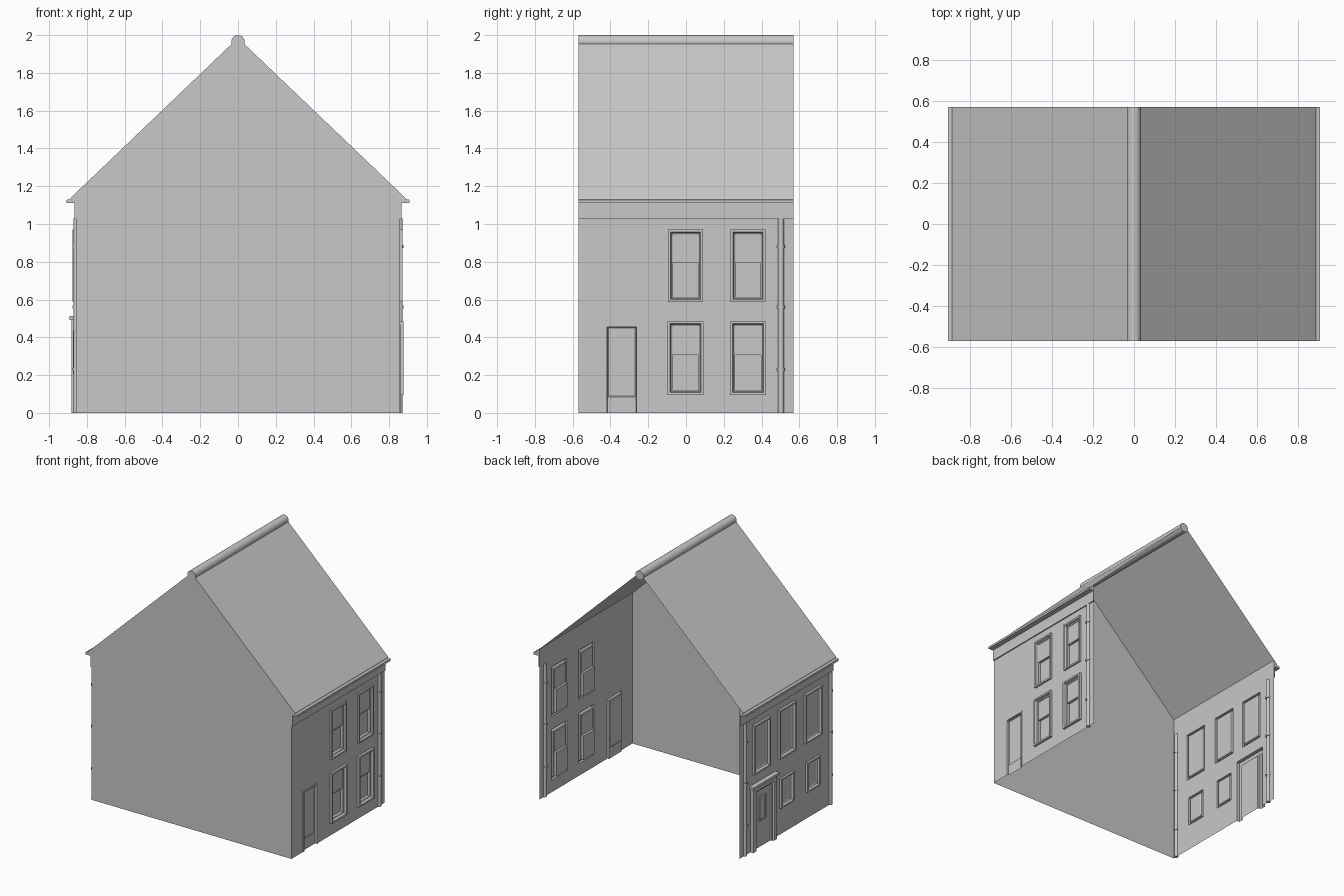
import bpy, bmesh, math
from mathutils import Matrix, Vector

if "Cube" in bpy.data.objects:
    bpy.data.objects.remove(bpy.data.objects["Cube"], do_unlink=True)

WALL_X, HALF_Y, EAVE = 0.857, 0.57, 1.115

grey = bpy.data.materials.new("plain_grey")
grey.use_nodes = True
colour = (0.58, 0.58, 0.58, 1)
grey.diffuse_color = colour
grey.node_tree.nodes["Principled BSDF"].inputs["Base Color"].default_value = colour


def finish(bm, name, smooth=False):
    mesh = bpy.data.meshes.new(name)
    bm.to_mesh(mesh)
    bm.free()
    mesh.materials.append(grey)
    obj = bpy.data.objects.new(name, mesh)
    bpy.context.collection.objects.link(obj)
    if smooth:
        bpy.ops.object.select_all(action="DESELECT")
        obj.select_set(True)
        bpy.context.view_layer.objects.active = obj
        bpy.ops.object.shade_smooth_by_angle(angle=math.radians(40))
    return obj


def add_face(bm, side, pts):
    """Face from (offset, y, z) points, counter-clockwise from outside the +x wall."""
    verts = [bm.verts.new((side * (WALL_X + o), y, z)) for o, y, z in pts]
    bm.faces.new(verts if side > 0 else verts[::-1])


def rect(bounds, inset, offset, floor):
    y0, y1, z0, z1 = bounds
    low = z0 if floor else z0 + inset
    return [(offset, y0 + inset, low), (offset, y1 - inset, low),
            (offset, y1 - inset, z1 - inset), (offset, y0 + inset, z1 - inset)]


def relief(bm, side, bounds, steps, floor=False, cap=True):
    """Nested rectangular rings stepping in and out of the wall; returns the last."""
    rings = [rect(bounds, i, o, floor) for i, o in steps]
    for a, b in zip(rings, rings[1:]):
        for k in range(4):
            n = (k + 1) % 4
            if floor and k == 0:
                continue
            add_face(bm, side, [a[k], a[n], b[n], b[k]])
    if cap:
        add_face(bm, side, rings[-1])
    return rings[-1]


def bounds_of(ring):
    return ring[0][1], ring[1][1], ring[0][2], ring[2][2]


def panel_wall(name, side, holes):
    """Sheet wall divided at the openings, leaving them empty."""
    bm = bmesh.new()
    ys = sorted({-HALF_Y, HALF_Y, *(v for h in holes for v in h[:2])})
    zs = sorted({0, EAVE, *(v for h in holes for v in h[2:])})
    for y0, y1 in zip(ys, ys[1:]):
        for z0, z1 in zip(zs, zs[1:]):
            cy, cz = (y0 + y1) / 2, (z0 + z1) / 2
            if not any(h[0] < cy < h[1] and h[2] < cz < h[3] for h in holes):
                add_face(bm, side, rect((y0, y1, z0, z1), 0, 0, False))
    bmesh.ops.remove_doubles(bm, verts=bm.verts, dist=1e-5)
    bmesh.ops.dissolve_limit(bm, angle_limit=0.01, verts=bm.verts, edges=bm.edges)
    return finish(bm, name)


def window(name, side, bounds, proud, sash):
    bm = bmesh.new()
    steps = [(0, 0), (0, proud), (0.013, proud), (0.018, 0.0), (0.026, -0.004)]
    inner = relief(bm, side, bounds, steps, cap=not sash)
    if sash:
        # upper sash stands in front of the lower one
        y0, y1, z0, z1 = bounds_of(inner)
        mid = z0 + (z1 - z0) * 0.55
        relief(bm, side, (y0, y1, mid, z1), [(0, -0.004), (0, -0.008)])
        relief(bm, side, (y0, y1, z0, mid), [(0, -0.004), (0, -0.025)])
    bmesh.ops.remove_doubles(bm, verts=bm.verts, dist=1e-5)
    finish(bm, name)


def extrude_profile(name, points):
    """Closed (x, z) profile run along the whole depth of the house."""
    bm = bmesh.new()
    face = bm.faces.new([bm.verts.new((x, -HALF_Y, z)) for x, z in points])
    out = bmesh.ops.extrude_face_region(bm, geom=[face])
    moved = [v for v in out["geom"] if isinstance(v, bmesh.types.BMVert)]
    bmesh.ops.translate(bm, vec=(0, 2 * HALF_Y, 0), verts=moved)
    bmesh.ops.recalc_face_normals(bm, faces=bm.faces)
    return finish(bm, name)


def cylinder(bm, centre, radius, length, axis="Z", sides=16):
    turn = Matrix.Rotation(math.pi / 2, 4, "X") if axis == "Y" else Matrix()
    bmesh.ops.create_cone(bm, cap_ends=True, segments=sides, radius1=radius, radius2=radius,
                          depth=length, matrix=Matrix.Translation(Vector(centre)) @ turn)


def drainpipe(name, side, y):
    bm = bmesh.new()
    x = side * WALL_X
    cylinder(bm, (x, y, 0.515), 0.015, 1.03)
    for z in (0.23, 0.56, 0.88):
        cylinder(bm, (x, y, z), 0.02, 0.015)
    finish(bm, name, smooth=True)


# Left wall: two by two sash windows and a recessed door
left_holes = []
for col, y in (("front", -0.003), ("rear", 0.328)):
    for row, z0, z1, half, proud in (("upper", 0.587, 0.97, 0.093, 0.013),
                                     ("lower", 0.095, 0.485, 0.095, 0.018)):
        b = (y - half, y + half, z0, z1)
        left_holes.append(b)
        window(f"left_{row}_{col}_window", 1, b, proud, True)
left_door = (-0.43, -0.25, 0, 0.468)
left_holes.append(left_door)
panel_wall("left_wall", 1, left_holes)

bm = bmesh.new()
ring = relief(bm, 1, left_door, [(0, 0), (0, 0.004), (0.012, 0.004), (0.014, -0.012)],
              floor=True, cap=False)
y0, y1, z0, z1 = bounds_of(ring)
add_face(bm, 1, rect((y0, y1, z0, 0.085), 0, -0.012, False))
relief(bm, 1, (y0, y1, 0.085, z1), [(0, -0.012), (0.005, -0.016)])
finish(bm, "left_door")

# Right wall: three upper windows, two small windows and a hooded door
right_holes = []
for col, y in (("front", -0.32), ("middle", 0.0), ("rear", 0.31)):
    b = (y - 0.1, y + 0.1, 0.59, 0.97)
    right_holes.append(b)
    window(f"right_upper_{col}_window", -1, b, 0.018, False)
    if col != "rear":
        b = (y - 0.08, y + 0.08, 0.205, 0.435)
        right_holes.append(b)
        window(f"right_small_{col}_window", -1, b, 0.016, False)
right_door = (0.145, 0.435, 0, 0.495)
right_holes.append(right_door)
panel_wall("right_wall", -1, right_holes)

bm = bmesh.new()
relief(bm, -1, right_door, [(0, 0), (0, 0.025), (0.035, 0.025), (0.04, 0.012), (0.05, 0.012),
                            (0.052, 0.0)], floor=True)
relief(bm, -1, (0.25, 0.33, 0.2, 0.39), [(0, 0.0), (0, 0.007), (0.01, 0.007), (0.014, 0.002)])
finish(bm, "right_door")

bm = bmesh.new()
relief(bm, -1, (0.13, 0.45, 0.492, 0.512), [(0, 0), (0, 0.036)])
finish(bm, "right_door_hood")

# Drainpipes
drainpipe("left_rear_drainpipe", 1, 0.503)
drainpipe("right_rear_drainpipe", -1, 0.503)
drainpipe("right_front_drainpipe", -1, -0.54)

# Front gable wall; the rear and the floor stay open
bm = bmesh.new()
outline = [(-WALL_X, 0), (WALL_X, 0), (WALL_X, 1.166), (0, 1.985), (-WALL_X, 1.166)]
bm.faces.new([bm.verts.new((x, -HALF_Y, z)) for x, z in outline])
finish(bm, "front_gable_wall")

# Roof slopes and eaves cornices
cornice = [(0.857, 1.027), (0.866, 1.027), (0.866, 1.112), (0.908, 1.112), (0.908, 1.128),
           (0.888, 1.131), (0.885, 1.139), (0.857, 1.166)]
for name, side in (("left", 1), ("right", -1)):
    bm = bmesh.new()
    corners = [(0.885, -HALF_Y, 1.139), (0.885, HALF_Y, 1.139), (0, HALF_Y, 1.985),
               (0, -HALF_Y, 1.985)]
    verts = [bm.verts.new((side * x, y, z)) for x, y, z in corners]
    bm.faces.new(verts if side > 0 else verts[::-1])
    finish(bm, f"{name}_roof_slope")
    extrude_profile(f"{name}_cornice", [(side * x, z) for x, z in cornice])

# Rounded ridge capping
bm = bmesh.new()
cylinder(bm, (0, 0, 1.965), 0.035, 2 * HALF_Y, axis="Y", sides=24)
finish(bm, "ridge_cap", smooth=True)
